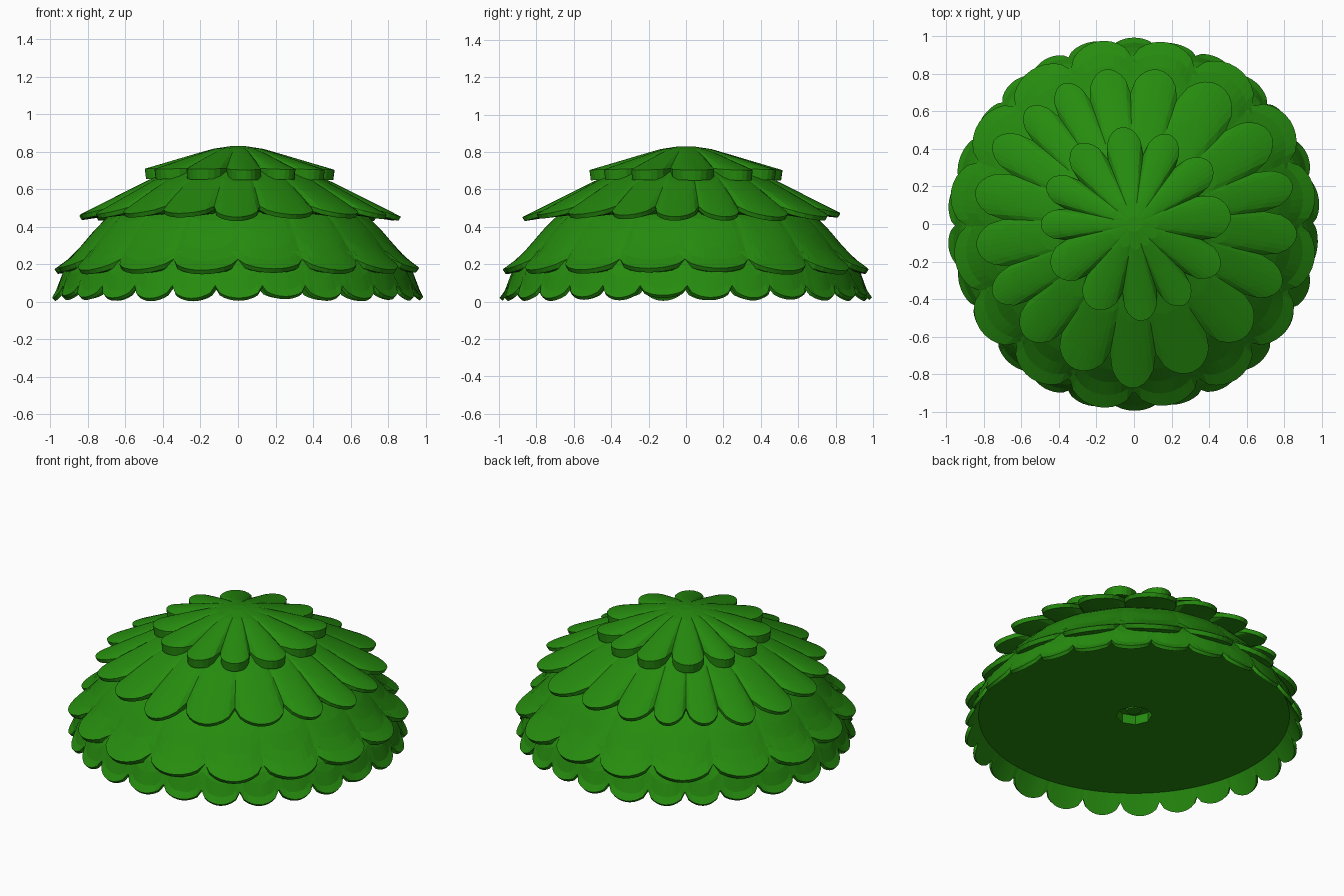
import bpy, bmesh, math, random

if "Cube" in bpy.data.objects:
    bpy.data.objects.remove(bpy.data.objects["Cube"])

random.seed(4)
green = bpy.data.materials.new("leaf green")
green.diffuse_color = (0.0194, 0.262, 0.0046, 1)
green.use_nodes = True
green.node_tree.nodes["Principled BSDF"].inputs["Base Color"].default_value = green.diffuse_color


def make_object(name, rings, cap_first=False, cap_last=False):
    """Skin a list of closed rings of points into one flat-shaded mesh."""
    bm = bmesh.new()
    loops = [[bm.verts.new(p) for p in ring] for ring in rings]
    for a, b in zip(loops, loops[1:]):
        n = len(a)
        for i in range(n):
            j = (i + 1) % n
            bm.faces.new((a[i], b[i], b[j], a[j]))
    for use, loop in ((cap_first, loops[0]), (cap_last, loops[-1])):
        if use:
            c = [sum(v.co[k] for v in loop) / len(loop) for k in range(3)]
            mid = bm.verts.new(c)
            for i in range(len(loop)):
                bm.faces.new((loop[i], loop[(i + 1) % len(loop)], mid))
    bmesh.ops.recalc_face_normals(bm, faces=bm.faces)
    me = bpy.data.meshes.new(name)
    bm.to_mesh(me)
    bm.free()
    me.materials.append(green)
    ob = bpy.data.objects.new(name, me)
    bpy.context.collection.objects.link(ob)
    return ob


def height(profile, r):
    """Height of a tier surface at radius r."""
    for (r0, z0), (r1, z1) in zip(profile, profile[1:]):
        if r <= r1 or (r1, z1) == profile[-1]:
            return z0 + (z1 - z0) * (r - r0) / (r1 - r0)


def tier(name, profile, centres, valley, tip, vary, thick, inner, crease, cap=False, steps=5):
    """A skirt of rounded leaves: top surface, edge wall and underside."""
    centres = sorted(math.radians(c % 360) for c in centres)
    n, per = len(centres), 10
    cols = []                                  # angle, outline radius, lobe value
    mids = []
    for i in range(n):
        nxt = centres[(i + 1) % n] + (2 * math.pi if i == n - 1 else 0)
        mids.append((centres[i] + nxt) / 2)
    for i in range(n):
        lo = mids[i - 1] - (2 * math.pi if i == 0 else 0)
        hi = mids[i]
        t_r = tip - random.uniform(0, vary)
        for k in range(per):
            u = k / per
            lobe = math.sin(math.pi * u) ** 0.6
            cols.append((lo + (hi - lo) * u, valley + (t_r - valley) * lobe, lobe))
    r0 = profile[0][0]
    rings = []
    for s in range(steps + 1):
        t = s / steps
        ring = []
        for a, R, lobe in cols:
            r = r0 + (R - r0) * t
            z = height(profile, r) - crease * (1 - lobe) * t * t
            ring.append((r * math.cos(a), r * math.sin(a), z))
        rings.append(ring)
    rings.append([(x * 0.985, y * 0.985, max(0, z - thick)) for x, y, z in rings[-1]])
    ri, zi = inner
    rings.append([(ri * math.cos(a), ri * math.sin(a), zi) for a, _, _ in cols])
    return make_object(name, rings, cap_first=cap)


# Crown of leaves on top
tier("top_leaves", [(0.04, 0.83), (0.14, 0.815), (0.36, 0.75), (0.53, 0.70)],
     [6, 41, 67, 98, 126, 157, 178, 208, 247, 274, 304, 328],
     0.37, 0.525, 0.03, 0.055, (0.34, 0.68), 0.035, cap=True)

# Second tier, wide spreading leaves
tier("upper_leaves", [(0.28, 0.735), (0.45, 0.665), (0.65, 0.565), (0.88, 0.45)],
     [118, 101, 82, 60, 31, 15, -4, -23, -42, -71, -90, -111, -136, -152, -171, 167, 149, 132],
     0.70, 0.88, 0.05, 0.022, (0.62, 0.47), 0.03)

# Third tier, the steep dome wall with projecting leaf tips
tier("middle_leaves", [(0.58, 0.52), (0.70, 0.45), (0.78, 0.37), (0.88, 0.25), (1.0, 0.165)],
     [11.25 + 22.5 * i + random.uniform(-1.5, 1.5) for i in range(16)],
     0.89, 1.0, 0.025, 0.022, (0.88, 0.16), 0.015, steps=6)

# Bottom scalloped skirt
tier("bottom_leaves", [(0.86, 0.27), (0.93, 0.17), (0.96, 0.07), (1.0, 0.015)],
     [90 + 360 / 26 * i + random.uniform(-1.5, 1.5) for i in range(26)],
     0.955, 0.998, 0.012, 0.015, (0.91, 0.12), 0.0)


# Underside disc with an eight-sided socket for the trunk
def ring(r, z, octagon=False, n=48):
    pts = []
    for i in range(n):
        a = 2 * math.pi * i / n
        f = 1 / math.cos(a % (math.pi / 4) - math.pi / 8) if octagon else 1
        pts.append((r * f * math.cos(a), r * f * math.sin(a), z))
    return pts


make_object("base_disc", [ring(0.915, 0.12), ring(0.098, 0.12, True),
                          ring(0.098, 0.18, True), ring(0.05, 0.18, True),
                          ring(0.04, 0.15, True)], cap_last=True)
